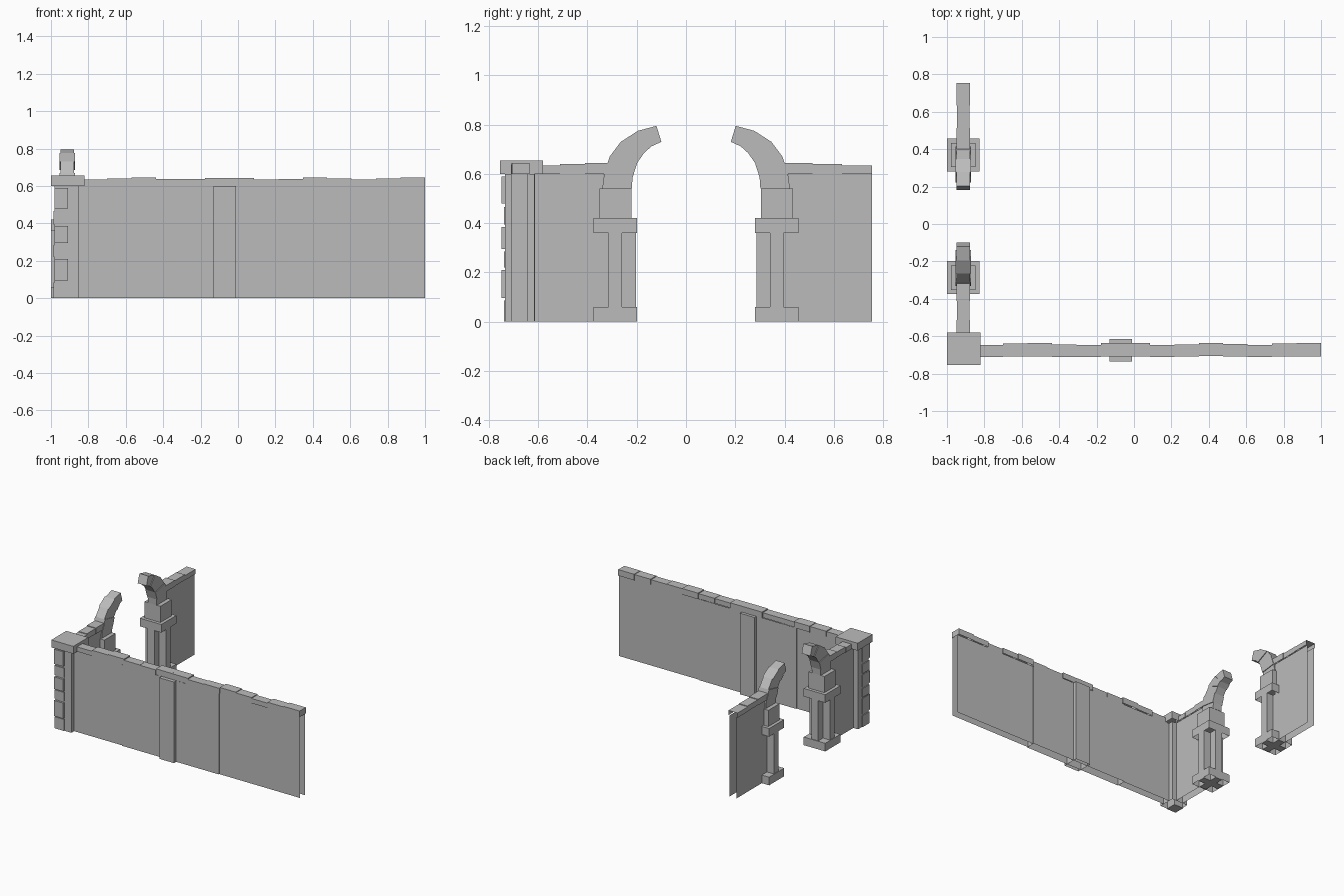
import bpy, bmesh, math
from mathutils import Vector

cube = bpy.data.objects.get("Cube")
if cube:
    bpy.data.objects.remove(cube, do_unlink=True)

stone = bpy.data.materials.new("grey stone")
stone.use_nodes = True
GREY = (0.5, 0.5, 0.5, 1)
stone.diffuse_color = GREY
stone.node_tree.nodes["Principled BSDF"].inputs["Base Color"].default_value = GREY

SIDE_X = -0.913     # centre line of the gate wall
FRONT_Y = -0.675    # centre line of the long wall
GATE_Y = 0.041      # middle of the gateway
DOWN, UP = Vector((0, 0, -1)), Vector((0, 0, 1))
LEFT, BACK = Vector((1, 0, 0)), Vector((0, 1, 0))


def finish(name, bm):
    mesh = bpy.data.meshes.new(name)
    bm.to_mesh(mesh)
    bm.free()
    mesh.materials.append(stone)
    obj = bpy.data.objects.new(name, mesh)
    bpy.context.collection.objects.link(obj)
    return obj


def add_box(bm, x, y, z, open_sides=()):
    """Add a box given by its (min, max) ranges, leaving some sides open."""
    verts = bmesh.ops.create_cube(bm, size=1)["verts"]
    for v in verts:
        v.co = [r[0] if c < 0 else r[1] for c, r in zip(v.co, (x, y, z))]
    faces = {f for v in verts for f in v.link_faces}
    for f in faces:
        f.normal_update()
    gone = [f for f in faces if any(f.normal.dot(d) > 0.9 for d in open_sides)]
    bmesh.ops.delete(bm, geom=gone, context='FACES_ONLY')


def box(name, x, y, z, open_sides=()):
    bm = bmesh.new()
    add_box(bm, x, y, z, open_sides)
    return finish(name, bm)


def around(c, half):
    return (c - half, c + half)


# Long front wall: hollow panels, the middle one slightly proud
SHELL = (DOWN, UP, LEFT, -LEFT)
box("front_wall_right", (-0.85, -0.455), around(FRONT_Y, 0.028), (0, 0.6), SHELL)
box("front_wall_middle", (-0.455, 0.34), around(FRONT_Y, 0.034), (0, 0.6), (DOWN, UP))
box("front_wall_left", (0.34, 1), around(FRONT_Y, 0.028), (0, 0.6), SHELL)
box("front_pilaster", (-0.13, -0.01), around(FRONT_Y, 0.06), (0, 0.6), (DOWN,))

# Uneven coping stones along the long wall
bm = bmesh.new()
count = 14
step = 1.83 / count
for i in range(count):
    x = -0.83 + i * step
    wave = math.cos((x + step / 2 - 0.43) * math.tau / 0.48)
    y = FRONT_Y + 0.004 * wave
    add_box(bm, (x, x + step), around(y, 0.034 + 0.002 * wave),
            (0.6, 0.64 + 0.005 * wave), (DOWN,))
finish("front_coping", bm)

# Corner post with cap and quoins
box("corner_post", (-0.98, -0.85), (-0.735, -0.613), (0, 0.6), (DOWN,))
box("corner_cap", (-1, -0.82), (-0.755, -0.58), (0.6, 0.655), (DOWN,))
bm = bmesh.new()
levels = [(0.0, 0.085), (0.095, 0.21), (0.22, 0.285), (0.295, 0.385), (0.395, 0.465), (0.48, 0.59)]
for i, z in enumerate(levels):
    out = 0.015 if i % 2 else 0.005
    add_box(bm, (-0.987 + out / 3, -0.908), (-0.735 - out, -0.66), z)
finish("corner_quoins", bm)

# Arch outline, outer and inner edges (y, z), for the pillar nearer the front
OUTER = [(-.34, .54), (-.332, .6), (-.31, .67), (-.265, .73), (-.195, .775), (-.12, .795)]
INNER = [(-.22, .54), (-.217, .585), (-.198, .645), (-.17, .685), (-.14, .712), (-.1, .73)]


def gate_side(label, flip):
    def m(y):
        return 2 * GATE_Y - y if flip else y

    def span(a, b):
        return tuple(sorted((m(a), m(b))))

    cy = m(-0.287)
    # Pillar: cross-shaped shaft between a base and a cap, with a block on top
    bm = bmesh.new()
    add_box(bm, around(SIDE_X, 0.083), around(cy, 0.027), (0, 0.37))
    add_box(bm, around(SIDE_X, 0.027), around(cy, 0.083), (0, 0.37))
    finish(label + "_pillar_shaft", bm)
    for part, z in (("base", (0, 0.06)), ("cap", (0.36, 0.42))):
        box(label + "_pillar_" + part, around(SIDE_X, 0.088), around(cy, 0.088), z, (DOWN,))
    box(label + "_pillar_block", around(SIDE_X, 0.065), around(cy, 0.065), (0.42, 0.54))

    # Broken arch of wedge stones
    bm = bmesh.new()
    for i in range(len(OUTER) - 1):
        half = 0.036 + 0.005 * (i % 2)
        loop = [OUTER[i], OUTER[i + 1], INNER[i + 1], INNER[i]]
        ends = [[bm.verts.new((SIDE_X + s * half, m(y), z)) for y, z in loop] for s in (-1, 1)]
        for e in ends:
            bm.faces.new(e)
        for k in range(4):
            n = (k + 1) % 4
            bm.faces.new((ends[0][k], ends[0][n], ends[1][n], ends[1][k]))
    bmesh.ops.recalc_face_normals(bm, faces=bm.faces)
    finish(label + "_arch", bm)

    # Wall beside the pillar, hollow, with its coping
    end = -0.673 if flip else -0.613
    box(label + "_gate_wall", around(SIDE_X, 0.028), span(end, -0.335), (0, 0.6),
        (DOWN, UP, BACK, -BACK))
    bm = bmesh.new()
    n = 3
    length = (-0.31 - end) / n
    for i in range(n):
        y = end + i * length
        sides = (DOWN, BACK) if flip and i == 0 else (DOWN,)
        add_box(bm, around(SIDE_X, 0.037 - 0.003 * (i % 2)), span(y, y + length),
                (0.6, 0.64 + 0.005 * (i - 1)), sides)
    finish(label + "_gate_coping", bm)


gate_side("front", False)
gate_side("back", True)
